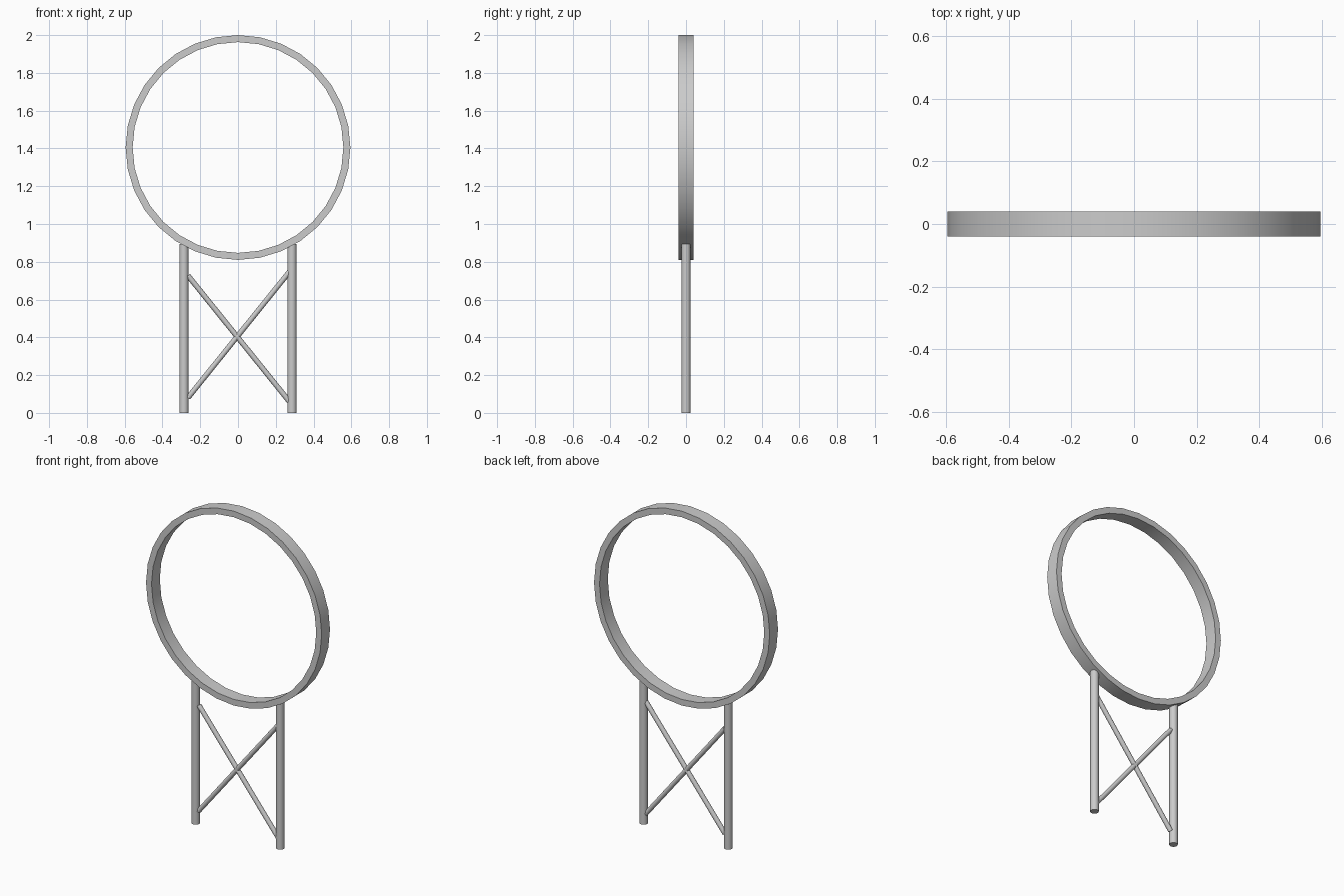
import bpy, math
from mathutils import Vector

if "Cube" in bpy.data.objects:
    bpy.data.objects.remove(bpy.data.objects["Cube"])


def smooth(ob):
    bpy.ops.object.select_all(action='DESELECT')
    ob.select_set(True)
    bpy.context.view_layer.objects.active = ob
    bpy.ops.object.shade_smooth_by_angle(angle=math.radians(40))


def rod(name, a, b, radius, sides=16):
    a, b = Vector(a), Vector(b)
    bpy.ops.mesh.primitive_cylinder_add(vertices=sides, radius=radius,
                                        depth=(b - a).length, location=(a + b) / 2)
    ob = bpy.context.object
    ob.name = name
    ob.rotation_euler = (b - a).to_track_quat('Z', 'Y').to_euler()
    smooth(ob)


def hoop(name, z, r_out, r_in, half_depth, sides=32):
    # rectangular section swept around the y axis
    section = [(r_out, -half_depth), (r_out, half_depth),
               (r_in, half_depth), (r_in, -half_depth)]
    verts, faces = [], []
    for i in range(sides):
        t = 2 * math.pi * i / sides
        verts += [(r * math.cos(t), y, r * math.sin(t)) for r, y in section]
        j = (i + 1) % sides
        faces += [(4 * i + k, 4 * i + (k + 1) % 4,
                   4 * j + (k + 1) % 4, 4 * j + k) for k in range(4)]
    me = bpy.data.meshes.new(name)
    me.from_pydata(verts, [], faces)
    ob = bpy.data.objects.new(name, me)
    ob.location.z = z
    bpy.context.collection.objects.link(ob)
    smooth(ob)


# upright ring
hoop("ring", 1.405, 0.595, 0.558, 0.04)

# two posts under the ring
for side, x in (("left", -0.286), ("right", 0.286)):
    rod(side + "_post", (x, 0, 0), (x, 0, 0.895), 0.024)

# crossed braces between the posts
rod("falling_brace", (-0.265, 0, 0.727), (0.272, 0, 0.06), 0.014)
rod("rising_brace", (-0.265, 0, 0.08), (0.272, 0, 0.747), 0.014)

# outward normals on the ring
me = bpy.data.objects["ring"].data
import bmesh
bm = bmesh.new()
bm.from_mesh(me)
bmesh.ops.recalc_face_normals(bm, faces=bm.faces)
bm.to_mesh(me)
bm.free()
